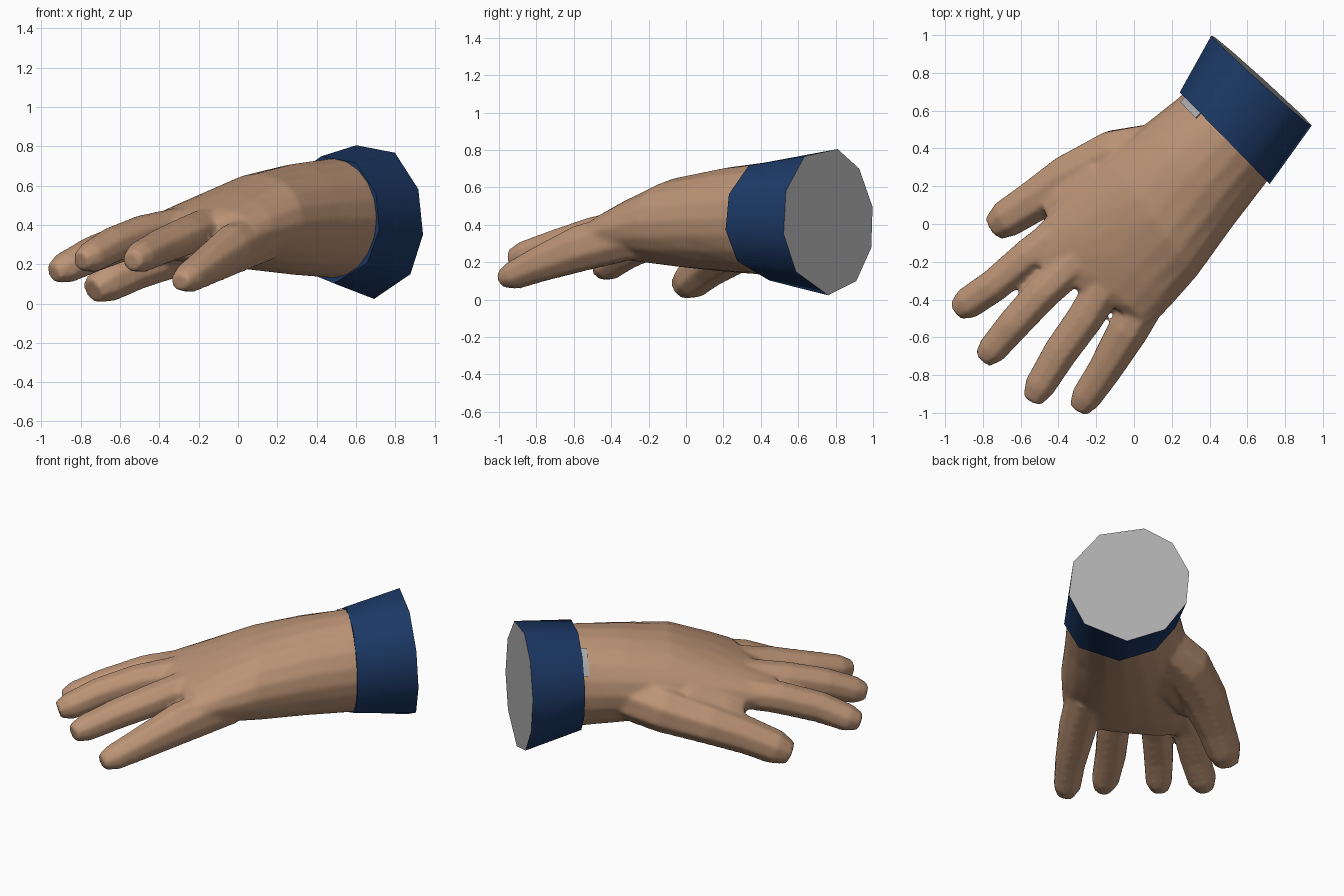
import bpy, bmesh, math
from mathutils import Vector

if "Cube" in bpy.data.objects:
    bpy.data.objects.remove(bpy.data.objects["Cube"])

def material(name, rgb):
    m = bpy.data.materials.new(name)
    m.diffuse_color = (*rgb, 1)
    m.use_nodes = True
    m.node_tree.nodes["Principled BSDF"].inputs["Base Color"].default_value = m.diffuse_color
    return m

SKIN = material("skin", (0.50, 0.295, 0.18))
NAVY = material("navy cloth", (0.012, 0.042, 0.135))
GREY = material("light grey", (0.40, 0.40, 0.40))
UP = Vector((0, 0, 1))

def even(n, phase=0):
    return [phase + 360 * i / n for i in range(n)]

def section(center, side, up, angles, power=2):
    """Points of a (super)ellipse spanned by the side and up half-axes."""
    pts = []
    for deg in angles:
        c, s = math.cos(math.radians(deg)), math.sin(math.radians(deg))
        pts.append(Vector(center) + side * math.copysign(abs(c) ** (2 / power), c)
                   + up * math.copysign(abs(s) ** (2 / power), s))
    return pts

def loft(bm, rings):
    """Closed skin through the rings; returns the last cap face."""
    vs = [[bm.verts.new(p) for p in r] for r in rings]
    n = len(vs[0])
    for a, b in zip(vs, vs[1:]):
        for i in range(n):
            bm.faces.new((a[i], a[(i + 1) % n], b[(i + 1) % n], b[i]))
    bm.faces.new(vs[0][::-1])
    return bm.faces.new(vs[-1])

def digit(bm, path):
    """Eight-sided finger; path holds x, y, z, half width, half thickness."""
    pts = [Vector(p[:3]) for p in path]
    rings = []
    for i, p in enumerate(path):
        d = (pts[min(i + 1, len(pts) - 1)] - pts[max(i - 1, 0)]).normalized()
        side = d.cross(UP).normalized()
        rings.append(section(pts[i], side * p[3], side.cross(d) * p[4], even(8, 22.5)))
    loft(bm, rings)

def finish(bm, name, mats):
    bmesh.ops.recalc_face_normals(bm, faces=bm.faces[:])
    me = bpy.data.meshes.new(name)
    bm.to_mesh(me)
    bm.free()
    for m in mats:
        me.materials.append(m)
    ob = bpy.data.objects.new(name, me)
    bpy.context.collection.objects.link(ob)
    return ob

# Hand: palm lofted from thumb-side edge, little-finger edge, bottom and top
bm = bmesh.new()
palm = [((.32, .76), (.765, .33), .135, .735, 2),
        ((.25, .68), (.705, .225), .13, .738, 2),
        ((.06, .53), (.525, -.01), .145, .712, 2),
        ((-.14, .35), (.33, -.28), .168, .66, 2.1),
        ((-.37, .14), (.18, -.45), .195, .56, 2.1),
        ((-.51, -.01), (.09, -.54), .21, .49, 2.2),
        ((-.61, -.165), (.03, -.52), .23, .43, 2.3)]
rings = []
for l, r, z0, z1, power in palm:
    l, r = Vector((*l, 0)), Vector((*r, 0))
    rings.append(section((l + r) / 2 + UP * (z0 + z1) / 2, (r - l) / 2,
                         UP * (z1 - z0) / 2, even(20), power))
loft(bm, rings)

# Fingers, from index to little finger, then the thumb
digit(bm, [(-.28, .02, .38, .12, .10), (-.55, -.165, .325, .10, .10),
           (-.74, -.325, .25, .093, .095), (-.88, -.42, .18, .09, .083),
           (-.94, -.46, .155, .055, .055)])
digit(bm, [(-.22, -.12, .41, .11, .10), (-.48, -.36, .355, .10, .10),
           (-.635, -.53, .30, .093, .093), (-.75, -.665, .235, .083, .083),
           (-.80, -.715, .215, .055, .055)])
digit(bm, [(-.08, -.20, .42, .11, .10), (-.26, -.50, .345, .103, .10),
           (-.39, -.68, .29, .097, .093), (-.50, -.86, .235, .086, .083),
           (-.54, -.935, .215, .055, .055)])
digit(bm, [(.13, -.28, .35, .12, .14), (-.03, -.56, .275, .115, .13),
           (-.16, -.78, .19, .095, .10), (-.255, -.92, .13, .085, .08),
           (-.295, -.985, .11, .055, .05)])
digit(bm, [(.16, .42, .38, .13, .15), (-.10, .355, .33, .155, .15),
           (-.34, .235, .255, .145, .13), (-.53, .12, .175, .118, .113),
           (-.67, .03, .105, .108, .105), (-.74, -.02, .065, .075, .07)])
# Web of flesh between thumb and palm
digit(bm, [(.10, .28, .36, .16, .17), (-.18, .20, .335, .18, .15),
           (-.37, .09, .295, .13, .10), (-.46, .05, .28, .07, .06)])
hand = finish(bm, "hand", [SKIN])
# Blend palm and fingers into one smooth skin with soft webs
rm = hand.modifiers.new("fuse", 'REMESH')
rm.mode = 'VOXEL'
rm.voxel_size = 0.015
rm.use_smooth_shade = True
sm = hand.modifiers.new("soften", 'SMOOTH')
sm.factor = 0.5
sm.iterations = 5

# Sleeve cuff: flared, slightly uneven ten-sided tube with a grey end cap
lat0, lat1 = Vector((.70, -.714, 0)), Vector((.741, -.671, 0))
back = Vector((.671, .741, 0))
wrist = Vector((.48, .455, .43))
corners = [24, 61, 104, 135, 169, 201, 234, 272, 317, 350]
bm = bmesh.new()
tilt = (UP - back * .03).normalized()
cap = loft(bm, [section(wrist, lat0 * .346, UP * .328, corners),
                section((.675, .76, .42), lat1 * .363, tilt * .397, corners)])
cap.material_index = 1
cuff = finish(bm, "sleeve_cuff", [NAVY, GREY])

# Shirt edge peeking out on the upper thumb side
bm = bmesh.new()
rings = []
for deg in range(124, 157, 8):
    a = math.radians(deg)
    out = lat0 * math.cos(a) * .332 + UP * math.sin(a) * .313
    rings.append([wrist + out * k + back * t
                  for k, t in ((.97, -.035), (1, -.035), (1, .03), (.97, .03))])
loft(bm, rings)
shirt = finish(bm, "shirt_edge", [GREY])

# Smooth shading with sharp rims
for ob in (cuff, shirt):
    bpy.ops.object.select_all(action='DESELECT')
    ob.select_set(True)
    bpy.context.view_layer.objects.active = ob
    bpy.ops.object.shade_smooth_by_angle(angle=math.radians(50))
